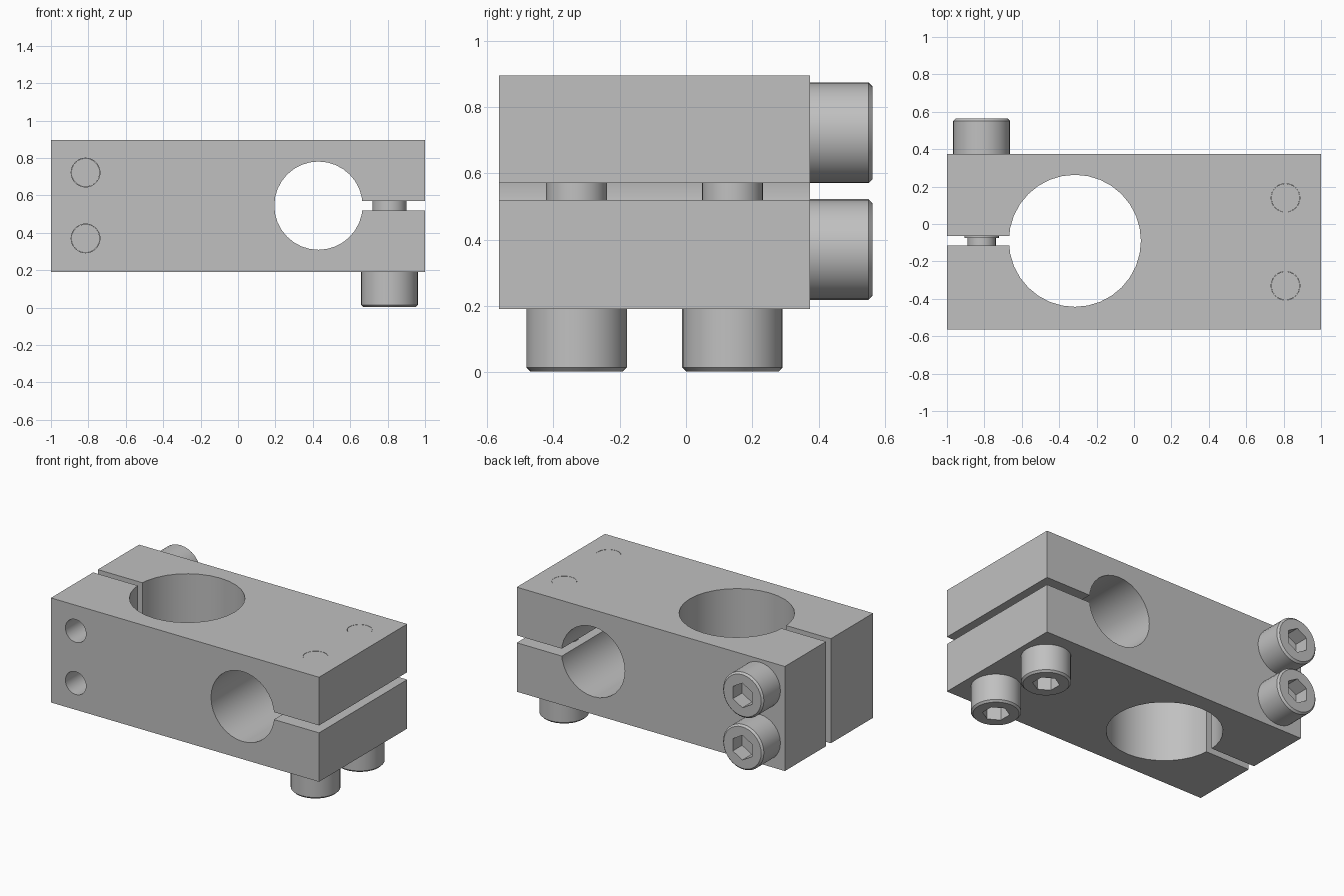
import bpy, bmesh, math
from mathutils import Matrix, Vector

cube = bpy.data.objects.get("Cube")
if cube:
    bpy.data.objects.remove(cube, do_unlink=True)

grey = bpy.data.materials.new("machined grey")
grey.use_nodes = True
colour = (0.53, 0.53, 0.53, 1)
grey.diffuse_color = colour
grey.node_tree.nodes["Principled BSDF"].inputs["Base Color"].default_value = colour

ALONG_Z = Matrix.Identity(4)
ALONG_Y = Matrix.Rotation(-math.pi / 2, 4, "X")   # local z points to +y
DOWN = Matrix.Rotation(math.pi, 4, "X")           # local z points to -z


def make(name, bm):
    bmesh.ops.recalc_face_normals(bm, faces=bm.faces)
    mesh = bpy.data.meshes.new(name)
    bm.to_mesh(mesh)
    bm.free()
    mesh.materials.append(grey)
    obj = bpy.data.objects.new(name, mesh)
    bpy.context.collection.objects.link(obj)
    return obj


def box(name, low, high):
    low, high = Vector(low), Vector(high)
    bm = bmesh.new()
    bmesh.ops.create_cube(bm, size=1, matrix=Matrix.Translation((low + high) / 2)
                          @ Matrix.Diagonal((high - low).to_4d()))
    return make(name, bm)


def cylinder(name, centre, radius, length, turn, sides=32):
    bm = bmesh.new()
    bmesh.ops.create_cone(bm, cap_ends=True, segments=sides, radius1=radius,
                          radius2=radius, depth=length,
                          matrix=Matrix.Translation(centre) @ turn)
    return make(name, bm)


def cut(obj, cutters):
    for cutter in cutters:
        mod = obj.modifiers.new("cut", "BOOLEAN")
        mod.operation = "DIFFERENCE"
        mod.solver = "EXACT"
        mod.object = cutter
    graph = bpy.context.evaluated_depsgraph_get()
    mesh = bpy.data.meshes.new_from_object(obj.evaluated_get(graph))
    obj.modifiers.clear()
    obj.data = mesh
    for cutter in cutters:
        bpy.data.objects.remove(cutter, do_unlink=True)
    mesh.shade_smooth()
    mesh.set_sharp_from_angle(angle=math.radians(30))


HEAD, SHANK, THREAD = 0.152, 0.092, 0.076
HEIGHT, LENGTH, BEVEL = 0.188, 0.704, 0.012


def socket_screw(name, seat, turn):
    # Lathed body: thread, shank, and bevelled head above the seat
    profile = [(0, -LENGTH), (THREAD, -LENGTH), (THREAD, -0.45), (SHANK, -0.45),
               (SHANK, 0), (HEAD, 0), (HEAD, HEIGHT - BEVEL),
               (HEAD - BEVEL, HEIGHT), (0, HEIGHT)]
    place = Matrix.Translation(seat) @ turn
    bm = bmesh.new()
    verts = [bm.verts.new((r, 0, z)) for r, z in profile]
    edges = [bm.edges.new(pair) for pair in zip(verts, verts[1:])]
    bmesh.ops.spin(bm, geom=verts + edges, cent=(0, 0, 0), axis=(0, 0, 1),
                   angle=2 * math.pi, steps=32)
    bmesh.ops.remove_doubles(bm, verts=bm.verts, dist=0.0005)
    bm.transform(place)
    screw = make(name, bm)
    # Hexagonal key socket
    key = cylinder("key", place @ Vector((0, 0, HEIGHT)), 0.083, 0.2, turn, 6)
    cut(screw, [key])


# Clamp block with two crossing bores, clamping slots and screw holes
BACK, FRONT, BOTTOM, TOP = 0.375, -0.565, 0.19, 0.895
block = box("clamp_block", (-1, FRONT, BOTTOM), (1, BACK, TOP))
cutters = [
    cylinder("bore", (0.43, 0, 0.545), 0.236, 3, ALONG_Y),
    cylinder("bore", (-0.316, -0.09, 0.5), 0.353, 3, ALONG_Z),
    box("slot", (0.5, -1, 0.52), (1.2, 1, 0.57)),
    box("slot", (-1.2, -0.115, -1), (-0.5, -0.065, 2)),
]
upright = [(0.81, y, BOTTOM) for y in (-0.33, 0.14)]
level = [(-0.815, BACK, z) for z in (0.37, 0.722)]
for x, y, z in upright:
    cutters.append(cylinder("hole", (x, y, z), 0.077, 3, ALONG_Z))
for x, y, z in level:
    cutters.append(cylinder("hole", (x, y, z), 0.077, 3, ALONG_Y))
cut(block, cutters)

# Cap screws below and behind the block
for side, seat in zip(("front", "back"), upright):
    socket_screw("bottom_screw_" + side, seat, DOWN)
for side, seat in zip(("lower", "upper"), level):
    socket_screw("rear_screw_" + side, seat, ALONG_Y)
